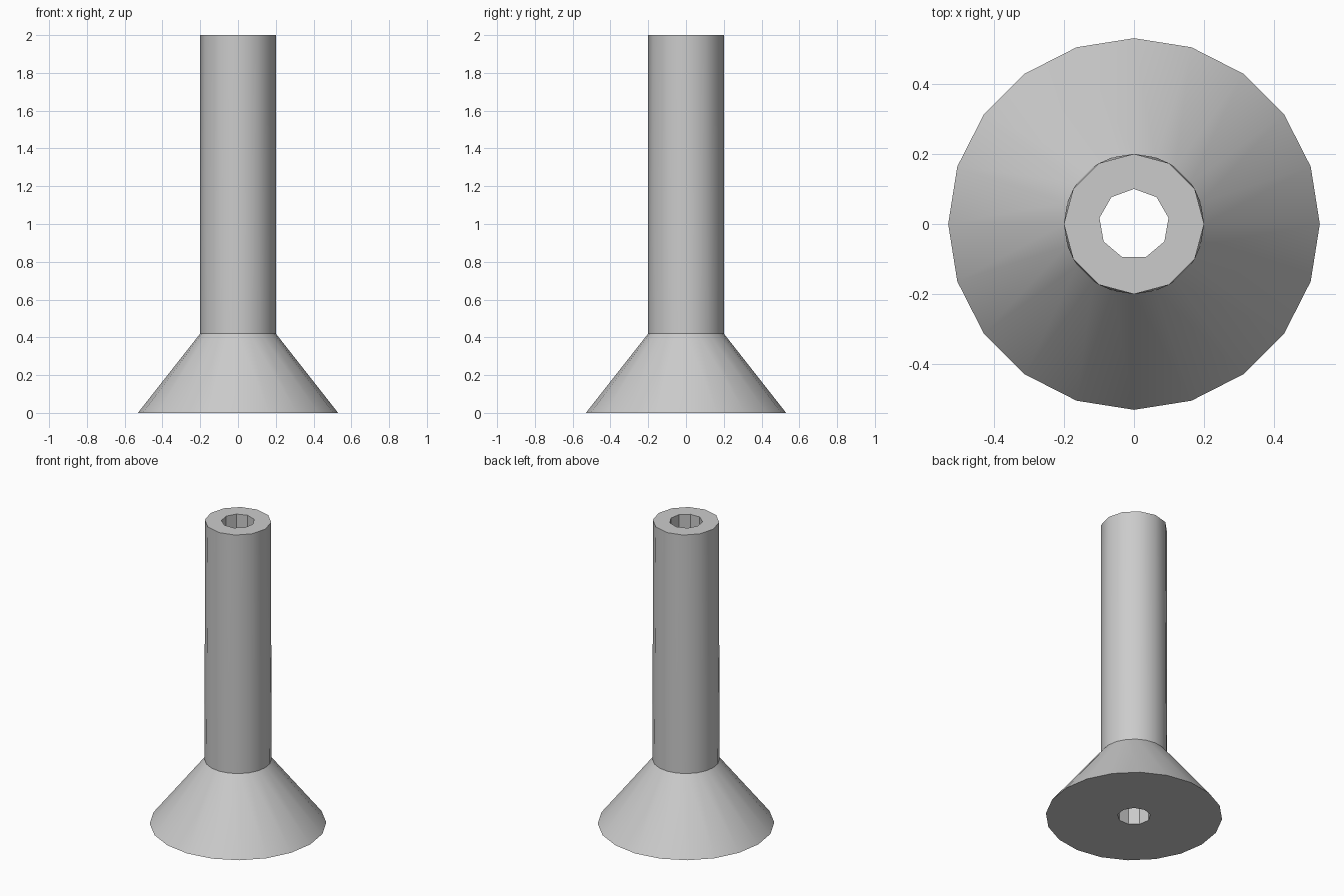
import bpy, bmesh
from math import pi, sin, cos, radians
from mathutils import Vector

cube = bpy.data.objects.get("Cube")
if cube:
    bpy.data.objects.remove(cube, do_unlink=True)

# Single grey finish
grey = bpy.data.materials.new("plain grey")
grey.use_nodes = True
colour = (0.6, 0.6, 0.6, 1)
grey.diffuse_color = colour
grey.node_tree.nodes["Principled BSDF"].inputs["Base Color"].default_value = colour

bm = bmesh.new()


def ring(sides, radius, z):
    """Regular polygon of vertices with its first corner on +y."""
    return [bm.verts.new((radius * sin(2 * pi * i / sides),
                          radius * cos(2 * pi * i / sides), z))
            for i in range(sides)]


def loft(a, b):
    """Zip two rings together, whatever their corner counts."""
    n, m = len(a), len(b)
    if n == m:
        for i in range(n):
            bm.faces.new((a[i - 1], a[i], b[i], b[i - 1]))
        return
    i = j = 0
    while i < n or j < m:
        if j == m or (i < n and (i + 0.5) * m <= (j + 0.5) * n):
            bm.faces.new((a[i % n], a[(i + 1) % n], b[j % m]))
            i += 1
        else:
            bm.faces.new((a[i % n], b[(j + 1) % m], b[j % m]))
            j += 1


# Flared foot, shaft narrowing to fewer sides, and a bore right through
foot = ring(20, 0.53, 0)
neck = ring(20, 0.2, 0.42)
rim = ring(12, 0.2, 2)
bore_top = ring(9, 0.1, 2)
bore_bottom = ring(9, 0.1, 0)
rings = [foot, neck, rim, bore_top, bore_bottom, foot]
for lower, upper in zip(rings, rings[1:]):
    loft(lower, upper)
bmesh.ops.recalc_face_normals(bm, faces=bm.faces)

mesh = bpy.data.meshes.new("flared_tube")
bm.to_mesh(mesh)
bm.free()
mesh.materials.append(grey)
tube = bpy.data.objects.new("flared_tube", mesh)
bpy.context.collection.objects.link(tube)

# Smooth outside, crisp rims and bore
bpy.ops.object.select_all(action="DESELECT")
tube.select_set(True)
bpy.context.view_layer.objects.active = tube
bpy.ops.object.shade_smooth_by_angle(angle=radians(35))
